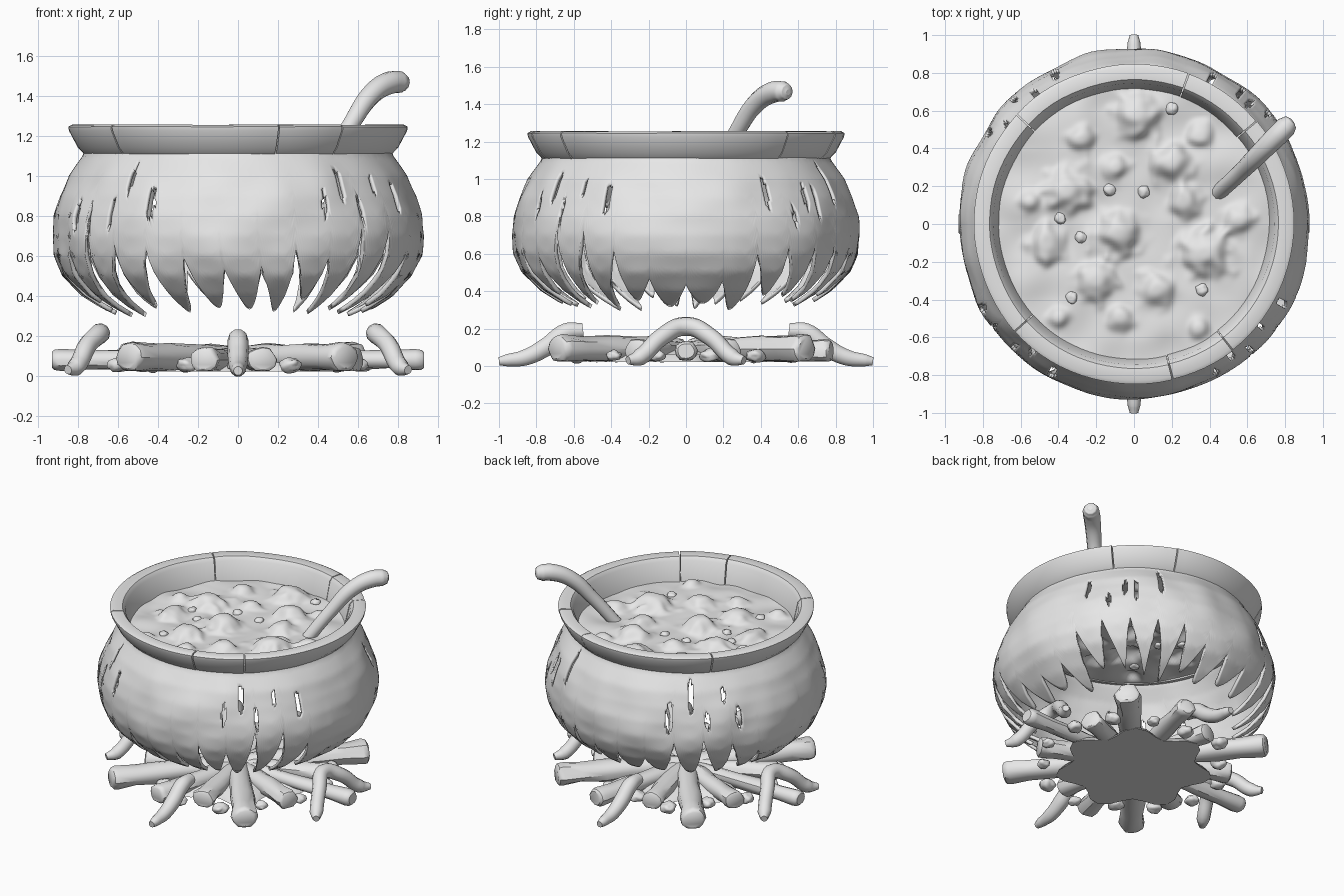
import bpy, bmesh, math, random
from mathutils import Vector, noise

random.seed(4)
TAU = math.tau

if "Cube" in bpy.data.objects:
    bpy.data.objects.remove(bpy.data.objects["Cube"], do_unlink=True)

grey = bpy.data.materials.new("pale grey")
grey.use_nodes = True
grey.diffuse_color = (0.8, 0.8, 0.8, 1)
grey.node_tree.nodes["Principled BSDF"].inputs["Base Color"].default_value = (0.8, 0.8, 0.8, 1)


def finish(name, bm, angle=40):
    bmesh.ops.recalc_face_normals(bm, faces=bm.faces)
    mesh = bpy.data.meshes.new(name)
    bm.to_mesh(mesh)
    bm.free()
    obj = bpy.data.objects.new(name, mesh)
    bpy.context.collection.objects.link(obj)
    mesh.materials.append(grey)
    bpy.ops.object.select_all(action='DESELECT')
    obj.select_set(True)
    bpy.context.view_layer.objects.active = obj
    bpy.ops.object.shade_smooth_by_angle(angle=math.radians(angle))
    return obj


def polar(r, a, z):
    return Vector((r * math.cos(a), r * math.sin(a), z))


def loft(name, rings, angle=40):
    """Skin closed rings of points and cap both ends."""
    bm = bmesh.new()
    loops = [[bm.verts.new(p) for p in ring] for ring in rings]
    n = len(loops[0])
    for a, b in zip(loops, loops[1:]):
        for i in range(n):
            bm.faces.new((a[i], a[(i + 1) % n], b[(i + 1) % n], b[i]))
    bm.faces.new(loops[0])
    bm.faces.new(loops[-1])
    return finish(name, bm, angle)


def tube(name, points, radius):
    """Rounded rod along x, y, z, scale points."""
    curve = bpy.data.curves.new(name, 'CURVE')
    curve.dimensions = '3D'
    curve.bevel_depth = radius
    curve.bevel_resolution = 3
    curve.use_fill_caps = True
    curve.resolution_u = 6
    spline = curve.splines.new('BEZIER')
    spline.bezier_points.add(len(points) - 1)
    for bp, (x, y, z, s) in zip(spline.bezier_points, points):
        bp.co = (x, y, z)
        bp.radius = s
        bp.handle_left_type = bp.handle_right_type = 'AUTO'
    spline.use_smooth = True
    obj = bpy.data.objects.new(name, curve)
    bpy.context.collection.objects.link(obj)
    curve.materials.append(grey)


def lump(name, x, y, z, r, flat):
    bm = bmesh.new()
    bmesh.ops.create_icosphere(bm, subdivisions=3, radius=1)
    seed = Vector((x * 9, y * 9, 3))
    for v in bm.verts:
        v.co *= r * (1 + 0.28 * noise.noise(v.co * 1.5 + seed))
        v.co.z *= flat
        v.co += Vector((x, y, z))
    finish(name, bm, 60)


# Pot wall: a turned belly whose lower edge tapers into ragged tongues
PROFILE = [(1.15, .76), (1.1, .775), (1.05, .81), (1.0, .845), (.9, .89), (.8, .92),
           (.7, .93), (.6, .92), (.5, .875), (.4, .775), (.34, .68), (.28, .56)]


def wall_radius(z):
    for (z1, r1), (z2, r2) in zip(PROFILE, PROFILE[1:]):
        if z >= z2:
            return r1 + (r2 - r1) * (z1 - z) / (z1 - z2)
    return PROFILE[-1][1]


TONGUES, COLS, ROWS = 30, 480, 44
damage = [0.5 - 0.5 * math.cos(4 * TAU * k / TONGUES) for k in range(TONGUES)]
gap_top = [0.43 + 0.25 * d + random.uniform(-.04, .14) for d in damage]
tip = [random.uniform(.29, .38) for _ in range(TONGUES)]


def lower_edge(u):
    k = int(u) % TONGUES
    s = (u % 1) * 2 - 1
    top = gap_top[k] if s < 0 else gap_top[(k + 1) % TONGUES]
    return tip[k] + (top - tip[k]) * abs(s) ** (2.0 - .6 * damage[k])


# Narrow slits torn high in the wall on the diagonals
slits = []
for quarter in range(4):
    for n in range(5):
        slits.append((TAU * (quarter + .5) / 4 + (n - 2) * .13 + random.uniform(-.04, .04),
                      random.uniform(.78, .98), random.uniform(.014, .026), random.uniform(.05, .12)))

bm = bmesh.new()
grid = []
for i in range(COLS):
    a = TAU * i / COLS
    low = lower_edge(TONGUES * i / COLS)
    column = []
    for j in range(ROWS + 1):
        z = 1.15 + (low - 1.15) * j / ROWS
        lean = .4 * max(0, .8 - z) ** 2 * math.sin(3 * a)
        bump = .016 * noise.noise(polar(4, a, z * 5)) * min(1, (1.15 - z) * 5)
        column.append(bm.verts.new(polar(wall_radius(z) + bump, a + lean, z)))
    grid.append(column)
for i in range(COLS):
    a = TAU * (i + .5) / COLS
    left, right = grid[i], grid[(i + 1) % COLS]
    for j in range(ROWS):
        z = (left[j].co.z + right[j + 1].co.z) / 2
        torn = any(((a - sa) / w) ** 2 + ((z - sz) / h) ** 2 < 1 for sa, sz, w, h in slits)
        if not torn:
            bm.faces.new((left[j], left[j + 1], right[j + 1], right[j]))
bmesh.ops.delete(bm, geom=[v for v in bm.verts if not v.link_faces], context='VERTS')
wall = finish("pot_wall", bm, 50)
solid = wall.modifiers.new("thickness", 'SOLIDIFY')
solid.thickness = .022
solid.offset = -1

# Rim: flared ring split by thin cracks, with a sloping inner wall
RIM = [(.715, 1.08), (.755, 1.09), (.78, 1.12), (.80, 1.14), (.845, 1.225), (.848, 1.245),
       (.83, 1.255), (.765, 1.25), (.745, 1.225)]
cracks = [40, 70, 137, 222, 284, 308, 400]
for n, (start, end) in enumerate(zip(cracks, cracks[1:])):
    steps = max(4, (end - start) // 4)
    rings = []
    for i in range(steps + 1):
        a = math.radians(start + .25 + (end - start - .5) * i / steps)
        wave = .008 * noise.noise(polar(2, a, n))
        rings.append([polar(r + wave, a, z + wave * .5) for r, z in RIM])
    loft(f"rim_segment_{n + 1}", rings)

# Stew surface: soft waves swelling into half-sunken chunks (x, y, size)
chunks = [(.02, .58, .1), (-.35, .18, .1), (.2, .33, .09), (.27, .12, .08), (-.08, -.05, .1),
          (.37, -.15, .11), (-.46, -.1, .09), (-.2, -.3, .09), (.12, -.35, .08), (.55, .02, .07),
          (-.28, .45, .06), (-.1, .3, .06), (.35, .47, .06), (-.07, -.5, .06), (.35, -.55, .05),
          (-.4, -.5, .05), (-.55, .12, .05)]


def stew_height(x, y):
    z = 1.09 + .025 * noise.noise(Vector((x * 5, y * 5, 1)))
    for cx, cy, size in chunks:
        d = math.hypot(x - cx, y - cy) / size
        if d < 2:
            d *= 1 + .35 * noise.noise(Vector((x * 14, y * 14, 5)))
            z += .75 * size * math.exp(-abs(d) ** 3)
    return z


bm = bmesh.new()
bmesh.ops.create_grid(bm, x_segments=110, y_segments=110, size=.74)
outside = [v for v in bm.verts if v.co.length > .745]
bmesh.ops.delete(bm, geom=outside, context='VERTS')
for v in bm.verts:
    v.co.z = stew_height(v.co.x, v.co.y)
finish("stew_surface", bm, 70)

# Small scraps floating on the stew
for n, (x, y) in enumerate([(.05, .17), (-.13, .18), (-.28, -.07), (-.33, -.39),
                            (.36, -.35), (-.39, .03), (.2, .61)]):
    lump(f"stew_scrap_{n + 1}", x, y, stew_height(x, y), .032, .6)

# Ladle handle
tube("ladle_handle", [(.44, .16, 1.05, .8), (.56, .27, 1.25, .85), (.67, .38, 1.41, 1),
                      (.76, .47, 1.465, 1.1), (.805, .515, 1.468, 1.08), (.83, .54, 1.465, .8),
                      (.838, .547, 1.464, .3)], .052)


# Fire logs: knobbly rods radiating from the middle
def log(name, degrees, reach, radius, inner=.05, height=.085):
    a = math.radians(degrees)
    out, side = polar(1, a, 0), polar(1, a + TAU / 4, 0)
    rings = []
    for t, s in ((0, .8), (.2, .95), (.4, .9), (.6, 1.02), (.8, .95), (.95, 1.1), (.985, 1.02), (1, .8)):
        ring = []
        for i in range(12):
            b = TAU * i / 12
            r = radius * s * (1 + .22 * noise.noise(Vector((i * 1.7, t * 3, degrees))))
            p = out * (inner + (reach - inner) * t) + side * r * 1.15 * math.cos(b)
            p.z = max(.025, height + r * math.sin(b))
            ring.append(p)
        rings.append(ring)
    loft(name, rings)


for n, (d, reach) in enumerate(((47, .88), (128, .9), (231, .88), (308, .88))):
    log(f"large_log_{n + 1}", d, reach, .07, height=.092)
for n, d in enumerate((0, 180)):
    log(f"side_log_{n + 1}", d, .93, .05, height=.08)
for n, (d, reach) in enumerate(((22, .62), (76, .8), (103, .62), (155, .66),
                                (205, .62), (256, .72), (282, .6), (336, .66))):
    log(f"small_log_{n + 1}", d, reach, .06, height=.08)

# Ember bed under the logs
bed = []
for z, s in ((.022, 1), (.06, .92), (.09, .55)):
    bed.append([polar(s * (.47 + .06 * math.cos(7 * a)), a, z)
                for a in (TAU * i / 42 for i in range(42))])
loft("ember_bed", bed)

# Stones between the logs
for n in range(14):
    p = polar(random.uniform(.52, .64), TAU * n / 14 + .2, .055)
    lump(f"hearth_stone_{n + 1}", p.x, p.y, p.z, random.uniform(.04, .055), .7)

# Pot feet: arched struts at the sides, single bent struts front and back
for label, s in (("left", 1), ("right", -1)):
    tube(f"{label}_arched_foot", [(s * .85, -.31, .03, .5), (s * .81, -.25, .045, 1),
                                  (s * .75, -.13, .155, 1.05), (s * .69, 0, .212, 1.15),
                                  (s * .75, .13, .155, 1.05), (s * .81, .25, .045, 1),
                                  (s * .85, .31, .03, .5)], .045)
for label, s in (("front", -1), ("back", 1)):
    tube(f"{label}_foot", [(0, s * .55, .19, .9), (0, s * .64, .18, 1.15), (0, s * .75, .1, 1.15),
                           (0, s * .86, .045, 1), (0, s * .96, .03, .75), (0, s * 1.0, .025, .5)], .045)
